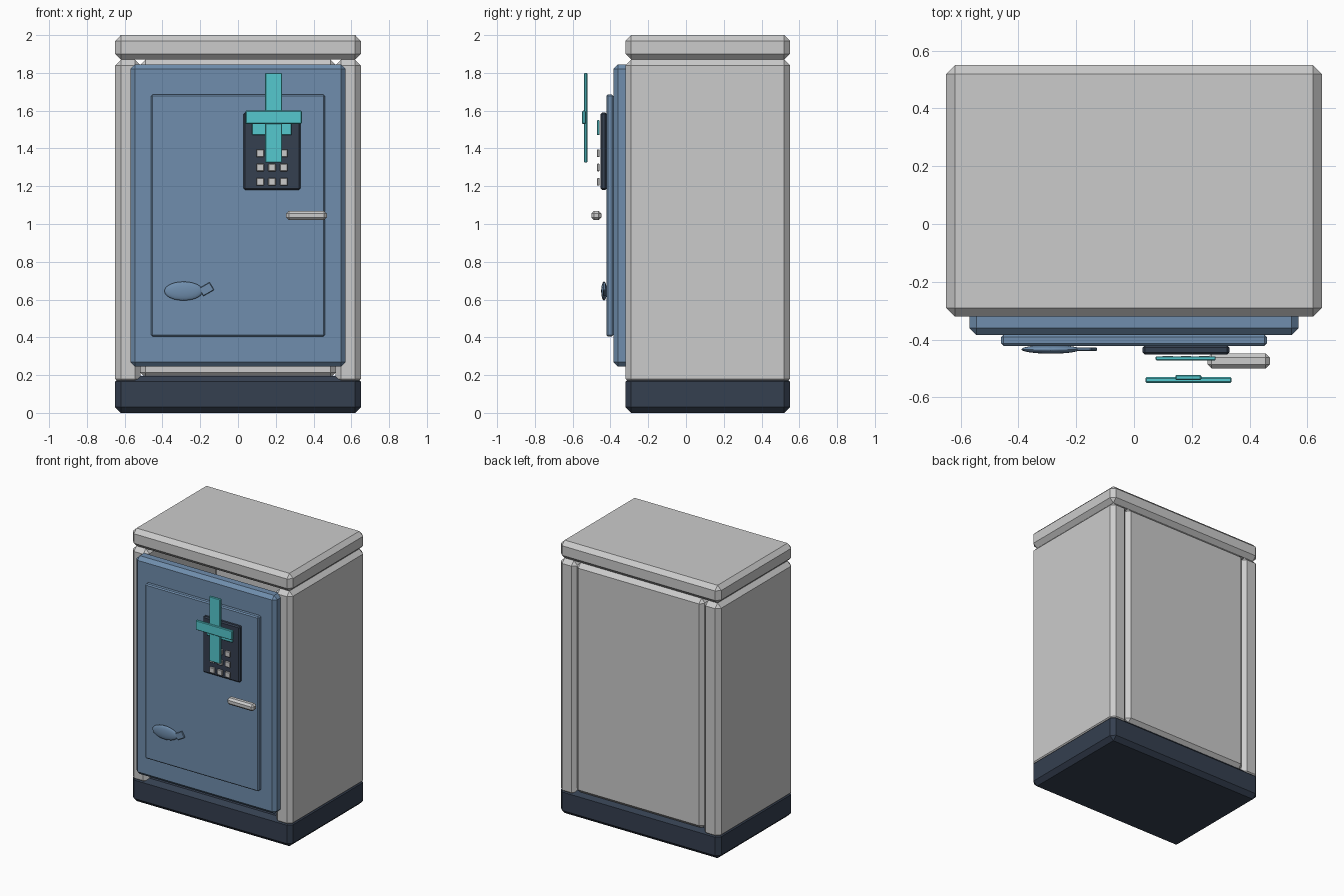
import bpy, math

if "Cube" in bpy.data.objects:
    bpy.data.objects.remove(bpy.data.objects["Cube"])


def material(name, rgb):
    m = bpy.data.materials.new(name)
    m.diffuse_color = (*rgb, 1)
    m.use_nodes = True
    m.node_tree.nodes["Principled BSDF"].inputs["Base Color"].default_value = m.diffuse_color
    return m


BLUE = material("blue_paint", (0.16, 0.27, 0.42))
DARK = material("dark_plastic", (0.035, 0.05, 0.08))
TEAL = material("teal", (0.09, 0.58, 0.62))


def box(name, x, y, z, bevel=0.0, mat=None, turn=0.0):
    """Chamfered box from (min, max) ranges, optionally turned about y."""
    bpy.ops.mesh.primitive_cube_add(size=1)
    ob = bpy.context.object
    ob.name = name
    ob.scale = [r[1] - r[0] for r in (x, y, z)]
    bpy.ops.object.transform_apply(location=False, rotation=False, scale=True)
    ob.location = [(r[0] + r[1]) / 2 for r in (x, y, z)]
    ob.rotation_euler.y = turn
    if bevel:
        mod = ob.modifiers.new("chamfer", 'BEVEL')
        mod.width = bevel
        mod.segments = 1
    if mat:
        ob.data.materials.append(mat)
    return ob


# Cabinet shell
DEPTH = (-0.32, 0.55)
box("base", (-0.65, 0.65), DEPTH, (0, 0.195), 0.03, DARK)
box("roof", (-0.65, 0.65), DEPTH, (1.87, 2.0), 0.03)
box("back_panel", (-0.52, 0.52), (0.45, 0.55), (0.185, 1.87), 0.03)
for side, x in (("left", (-0.65, -0.515)), ("right", (0.515, 0.65))):
    box(side + "_wall", x, DEPTH, (0.15, 1.87), 0.03)

# Door with raised panel and handle
box("door", (-0.57, 0.57), (-0.385, -0.285), (0.245, 1.845), 0.025, BLUE)
box("door_panel", (-0.46, 0.46), (-0.422, -0.384), (0.405, 1.685), 0.008, BLUE)
box("handle", (0.255, 0.47), (-0.5, -0.448), (1.02, 1.07), 0.014)

# Keypad with screen and buttons
box("keypad", (0.03, 0.33), (-0.452, -0.42), (1.18, 1.59), 0.008, DARK)
box("keypad_screen", (0.075, 0.283), (-0.472, -0.458), (1.47, 1.55), 0.003, TEAL)
for row in range(3):
    for col in range(3):
        cx, cz = 0.117 + 0.063 * col, 1.375 - 0.076 * row
        box(f"button_{row}_{col}", (cx - 0.02, cx + 0.02), (-0.472, -0.457),
            (cz - 0.02, cz + 0.02), 0.003)

# Teal cross in front of the keypad
box("cross_upright", (0.143, 0.233), (-0.54, -0.522), (1.325, 1.8), 0.004, TEAL)
box("cross_bar", (0.04, 0.338), (-0.55, -0.53), (1.53, 1.6), 0.004, TEAL)

# Fish badge
bpy.ops.mesh.primitive_uv_sphere_add(segments=24, ring_count=12, radius=1,
                                     location=(-0.288, -0.434, 0.645))
fish = bpy.context.object
fish.name = "fish_body"
fish.scale = (0.102, 0.015, 0.05)
bpy.ops.object.transform_apply(location=False, rotation=False, scale=True)
bpy.ops.object.shade_smooth_by_angle()
fish.data.materials.append(BLUE)
box("fish_tail", (-0.2, -0.134), (-0.439, -0.427), (0.631, 0.679), 0.003, BLUE,
    turn=math.radians(-30))
